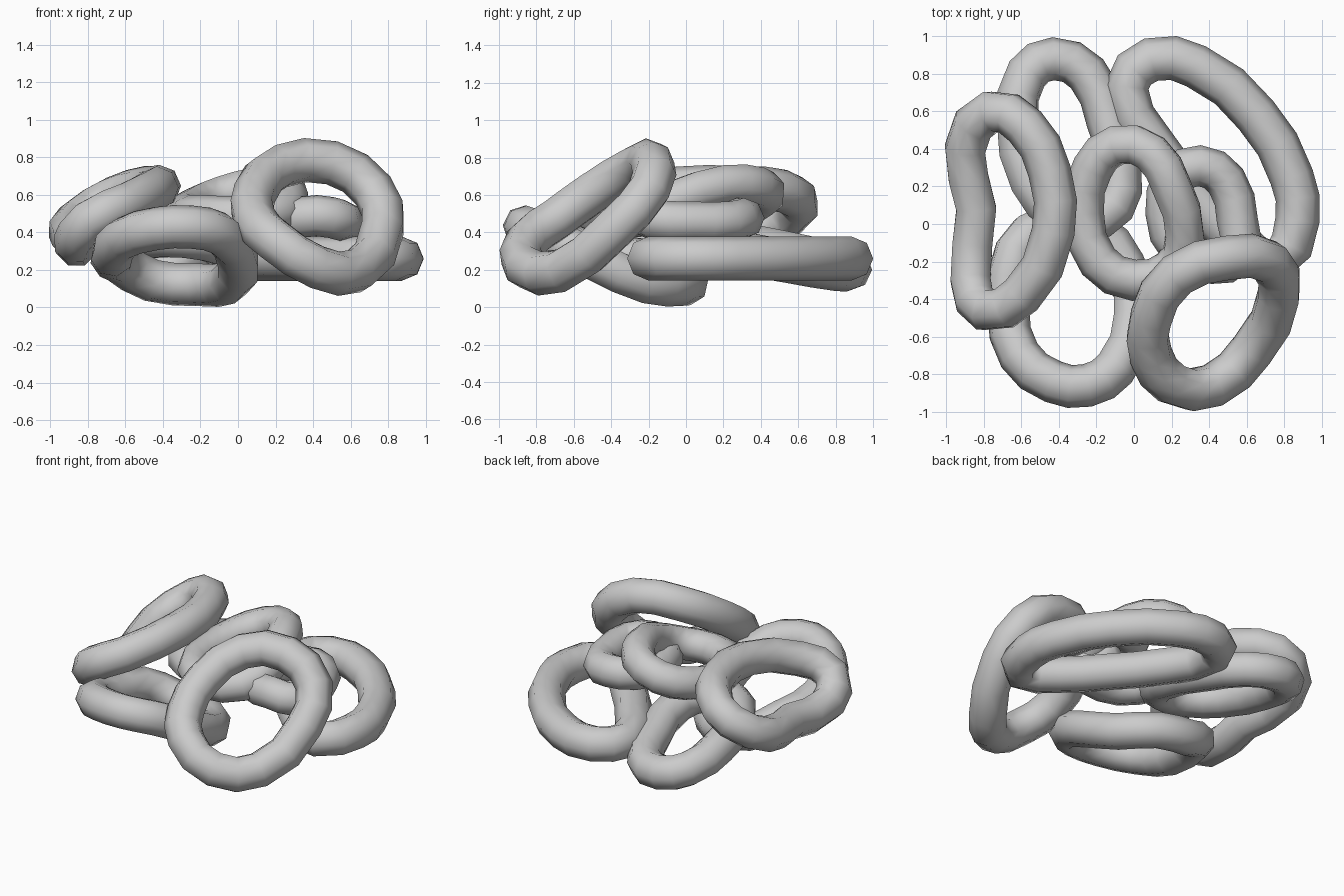
import bpy


def ring(name, plane, pts, radius=0.115):
    """Closed tube through plan-view points (x, y, optional lift),
    laid on the plane z = z0 + gx*x + gy*y."""
    z0, gx, gy = plane
    cu = bpy.data.curves.new(name, 'CURVE')
    cu.dimensions = '3D'
    cu.bevel_depth = radius
    cu.bevel_resolution = 2
    cu.resolution_u = 2
    sp = cu.splines.new('BEZIER')
    sp.bezier_points.add(len(pts) - 1)
    for bp, (x, y, *lift) in zip(sp.bezier_points, pts):
        bp.co = (x, y, z0 + gx * x + gy * y + sum(lift))
        bp.handle_left_type = bp.handle_right_type = 'AUTO'
    sp.use_cyclic_u = True
    ob = bpy.data.objects.new(name, cu)
    bpy.context.collection.objects.link(ob)
    bpy.ops.object.select_all(action='DESELECT')
    ob.select_set(True)
    bpy.context.view_layer.objects.active = ob
    bpy.ops.object.convert(target='MESH')
    bpy.ops.object.shade_smooth()


# leaning ring on the left, both ends bent upward
ring("left_ring", (0.94, 0.70, 0.05),
     [(-0.76, 0.60, 0.10), (-0.90, 0.40, 0.08), (-0.84, 0.08), (-0.87, -0.30, 0.03),
      (-0.79, -0.46, 0.10), (-0.60, -0.38, 0.05), (-0.43, -0.04), (-0.45, 0.28),
      (-0.58, 0.52, 0.06)])

# low ring at the back left
ring("back_ring", (0.345, -0.10, -0.21),
     [(-0.43, 0.88), (-0.57, 0.80), (-0.62, 0.55), (-0.55, 0.22), (-0.38, 0.04),
      (-0.18, 0.03), (-0.07, 0.18), (-0.14, 0.55), (-0.25, 0.80)])

# tilted ring at the front left
ring("front_left_ring", (0.11, 0.0, -0.37),
     [(-0.43, -0.84), (-0.61, -0.70), (-0.67, -0.45), (-0.63, -0.14, 0.08),
      (-0.46, -0.01, 0.03), (-0.22, -0.03), (-0.05, -0.22, -0.06),
      (0.00, -0.50, -0.04), (-0.10, -0.77), (-0.25, -0.86)])

# upper ring in the middle
ring("middle_ring", (0.57, 0.30, 0.12),
     [(-0.09, 0.42), (0.09, 0.38), (0.20, 0.20), (0.27, -0.06, -0.07),
      (0.20, -0.24, -0.10), (0.00, -0.30, -0.05), (-0.19, -0.20), (-0.27, 0.06),
      (-0.22, 0.30)], 0.11)

# smaller ring right of the middle
ring("inner_right_ring", (0.55, -0.17, -0.05),
     [(0.35, 0.31), (0.49, 0.23), (0.55, 0.02), (0.55, -0.17), (0.42, -0.21),
      (0.25, -0.14, -0.05), (0.17, 0.06, -0.06), (0.22, 0.25, -0.03)], 0.11)

# large flat ring at the back right
ring("large_flat_ring", (0.26, 0.0, 0.0),
     [(-0.04, 0.73), (0.09, 0.875), (0.33, 0.84), (0.65, 0.58), (0.84, 0.25),
      (0.87, 0.02), (0.75, -0.20), (0.54, -0.08), (0.33, 0.14), (0.09, 0.44)], 0.118)

# steep round ring at the front right
ring("front_right_ring", (1.186, -0.50, 0.92),
     [(0.09, -0.50, -0.07), (0.23, -0.27, -0.07), (0.50, -0.18), (0.72, -0.20, -0.02),
      (0.77, -0.38, -0.03), (0.63, -0.67, -0.06), (0.42, -0.86, 0.03),
      (0.20, -0.85, 0.05), (0.09, -0.70, -0.03)], 0.118)
